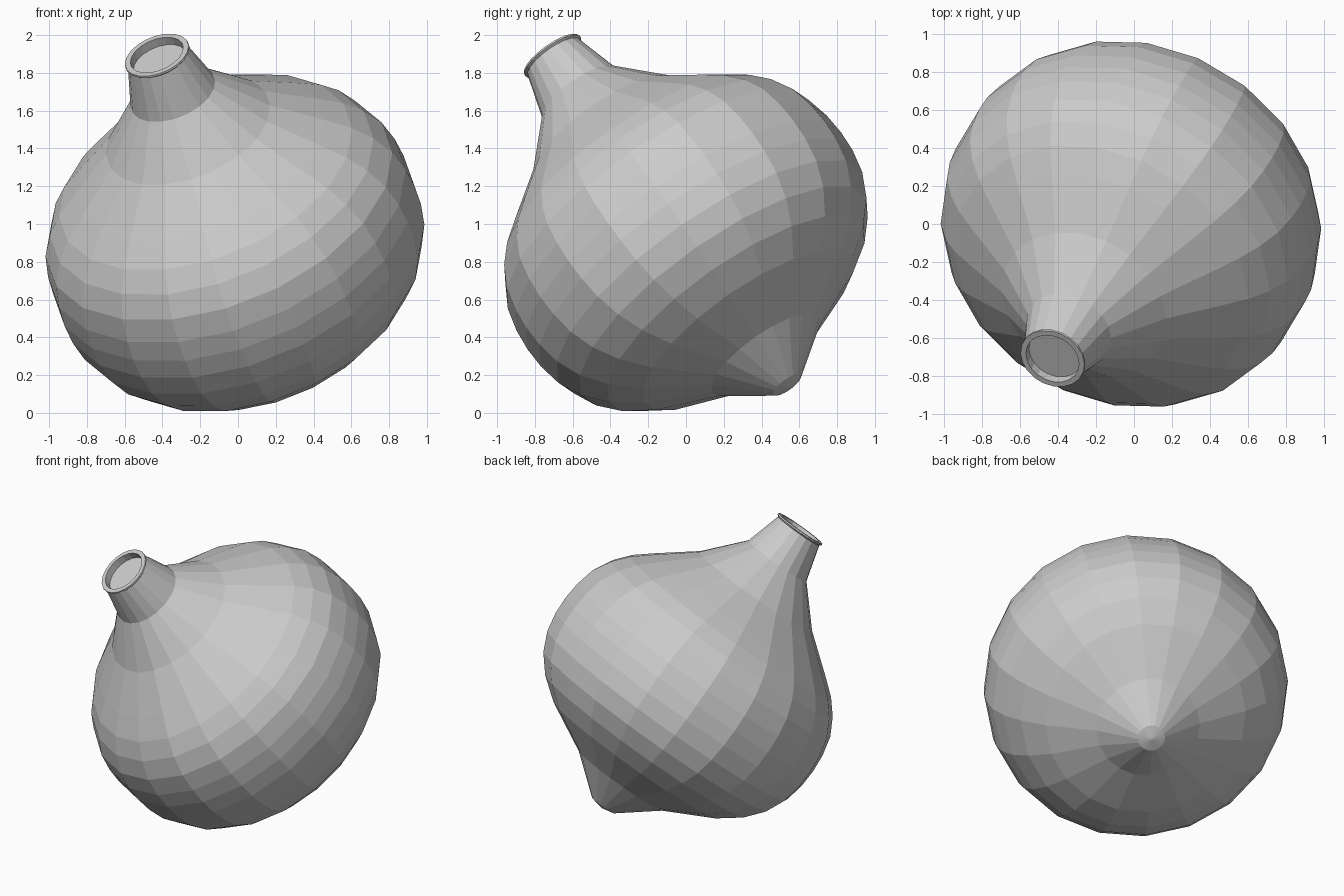
import bpy, bmesh
from math import cos, sin, radians, tau
from mathutils import Vector, Matrix

if "Cube" in bpy.data.objects:
    bpy.data.objects.remove(bpy.data.objects["Cube"])

SIDES = 20
base = Vector((0.30, 0.54, 0.14))      # centre of the small foot
mouth = Vector((-0.43, -0.71, 1.895))  # centre of the rim
axis = (mouth - base).normalized()
L = (mouth - base).length

# Local frame around the tilted axis
e1 = Vector((-0.82, 0.57, 0))
e1 = (e1 - axis * e1.dot(axis)).normalized()
e2 = (-axis).cross(e1)


def lathe(name, profile):
    """Turn (distance along axis, radius) pairs into a faceted tilted solid."""
    bm = bmesh.new()
    rings = []
    for t, r in profile:
        c = base + axis * t
        if r == 0:
            rings.append([bm.verts.new(c)] * SIDES)
            continue
        ring = []
        for i in range(SIDES):
            a = radians(6) + tau * i / SIDES
            ring.append(bm.verts.new(c + r * (cos(a) * e1 + sin(a) * e2)))
        rings.append(ring)
    for lo, hi in zip(rings, rings[1:]):
        for i in range(SIDES):
            j = (i + 1) % SIDES
            loop = list(dict.fromkeys((lo[i], lo[j], hi[j], hi[i])))
            bm.faces.new(loop)
    bmesh.ops.recalc_face_normals(bm, faces=bm.faces)
    me = bpy.data.meshes.new(name)
    bm.to_mesh(me)
    bm.free()
    ob = bpy.data.objects.new(name, me)
    bpy.context.collection.objects.link(ob)
    return ob


# Flask: foot, onion-shaped body, neck, lip and shallow plugged opening
lathe("flask", [
    (-0.01, 0), (0.01, 0.09), (0.215, 0.345), (0.385, 0.67),
    (0.50, 0.82), (0.62, 0.92), (0.75, 0.98), (0.88, 1.005),
    (1.00, 1.01), (1.12, 1.0), (1.25, 0.97), (1.37, 0.905),
    (1.47, 0.82), (1.57, 0.70), (1.76, 0.46), (2.01, 0.237),
    (L - 0.02, 0.168), (L - 0.01, 0.18), (L, 0.178),
    (L, 0.148), (L - 0.05, 0.148), (L - 0.05, 0),
])
